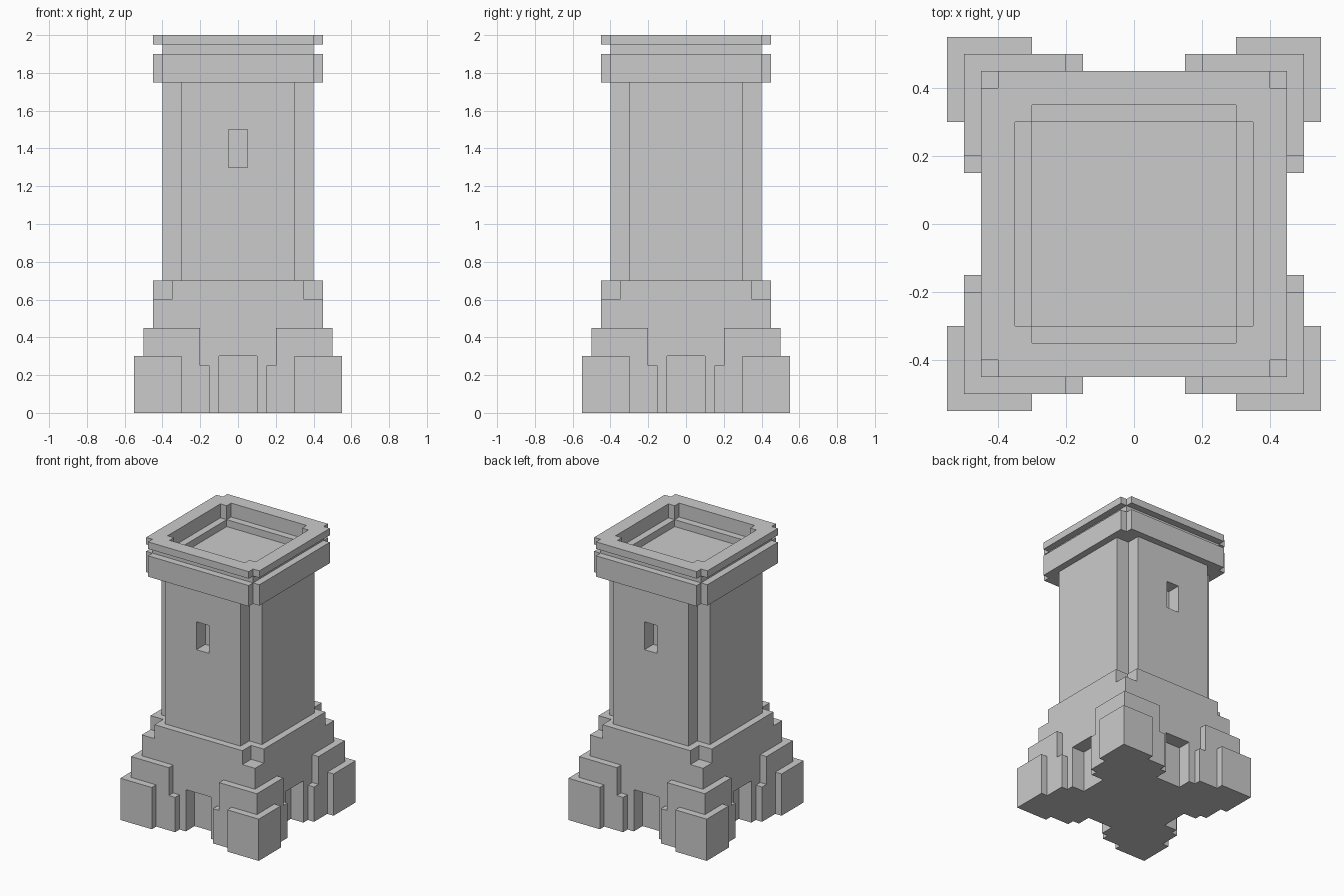
import bpy, bmesh

if "Cube" in bpy.data.objects:
    bpy.data.objects.remove(bpy.data.objects["Cube"])


def prism(name, loops, z0, z1):
    """Extrude one or more closed (x, y) outlines from z0 to z1."""
    bm = bmesh.new()
    for loop in loops:
        lo = [bm.verts.new((x, y, z0)) for x, y in loop]
        hi = [bm.verts.new((x, y, z1)) for x, y in loop]
        bm.faces.new(lo[::-1])
        bm.faces.new(hi)
        n = len(loop)
        for i in range(n):
            j = (i + 1) % n
            bm.faces.new((lo[i], lo[j], hi[j], hi[i]))
    bmesh.ops.recalc_face_normals(bm, faces=bm.faces)
    me = bpy.data.meshes.new(name)
    bm.to_mesh(me)
    bm.free()
    ob = bpy.data.objects.new(name, me)
    bpy.context.collection.objects.link(ob)
    return ob


def rect(x0, x1, y0, y1):
    return [(x0, y0), (x1, y0), (x1, y1), (x0, y1)]


def square(a):
    return rect(-a, a, -a, a)


def notched(a, b):
    """Square of half width a whose corners are cut back to b."""
    return [(a, -b), (a, b), (b, b), (b, a), (-b, a), (-b, b),
            (-a, b), (-a, -b), (-b, -b), (-b, -a), (b, -a), (b, -b)]


def corner_ls(inner, outer, start):
    """L-shaped outlines wrapped round the four corners."""
    base = [(inner, start), (outer, start), (outer, outer),
            (start, outer), (start, inner), (inner, inner)]
    return [[(x * sx, y * sy) for x, y in base][::sx * sy]
            for sx in (1, -1) for sy in (1, -1)]


def cut(target, loop, z0, z1):
    """Subtract a prism from the target."""
    cutter = prism("cutter", [loop], z0, z1)
    cutter.hide_render = True
    mod = target.modifiers.new("cut", 'BOOLEAN')
    mod.operation = 'DIFFERENCE'
    mod.solver = 'EXACT'
    mod.object = cutter
    bpy.context.view_layer.objects.active = target
    bpy.ops.object.modifier_apply(modifier=mod.name)
    bpy.data.objects.remove(cutter)


# Base block with a shallow doorway on every side
base = prism("base_block", [square(0.45)], 0, 0.6)
for s in (1, -1):
    near, far = sorted((0.35 * s, 0.6 * s))
    cut(base, rect(-0.1, 0.1, near, far), -0.1, 0.3)
    cut(base, rect(near, far, -0.1, 0.1), -0.1, 0.3)

# Base top course with notched corners
prism("base_top_course", [notched(0.45, 0.35)], 0.6, 0.7)

# Corner piers, stepped down beside the doorways
piers = prism("corner_piers", corner_ls(0.45, 0.5, 0.15), 0, 0.45)
cut(piers, rect(-0.7, 0.7, -0.2, 0.2), 0.25, 0.6)
cut(piers, rect(-0.2, 0.2, -0.7, 0.7), 0.25, 0.6)

# Outer corner footings
prism("corner_footings", corner_ls(0.5, 0.55, 0.3), 0, 0.3)

# Shaft with recessed windows at front and back
shaft = prism("shaft", [notched(0.4, 0.3)], 0.7, 1.75)
for s in (1, -1):
    near, far = sorted((0.3 * s, 0.5 * s))
    cut(shaft, rect(-0.05, 0.05, near, far), 1.3, 1.5)

# Cornice: band, neck and cap around a stepped roof well
band = prism("cornice_band", [notched(0.45, 0.4)], 1.75, 1.9)
cut(band, square(0.3), 1.85, 2.1)
neck = prism("cornice_neck", [square(0.4)], 1.9, 1.95)
cap = prism("cornice_cap", [notched(0.45, 0.4)], 1.95, 2.0)
for part in (neck, cap):
    cut(part, notched(0.35, 0.3), 1.8, 2.1)
